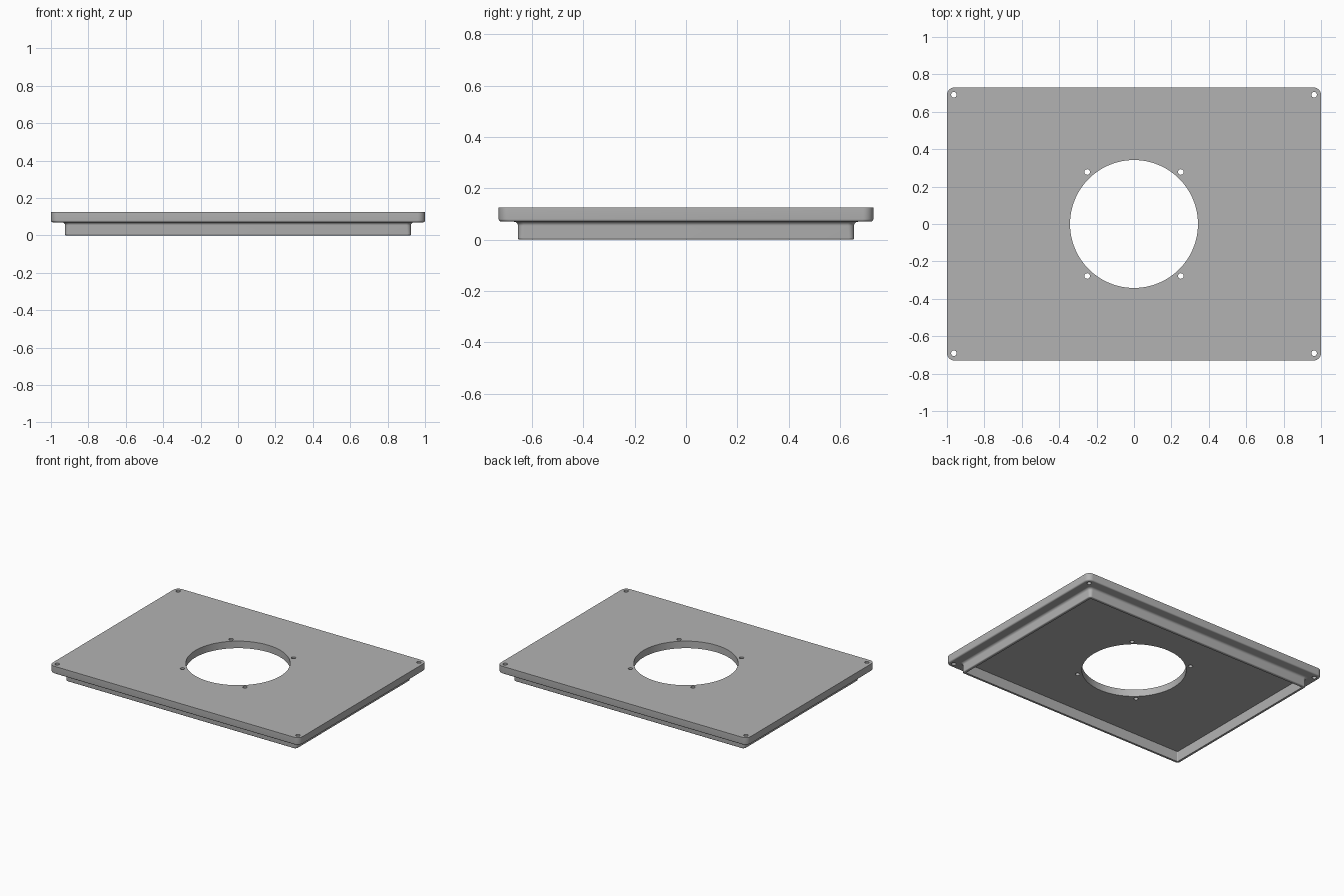
import bpy, bmesh, math

cube = bpy.data.objects.get("Cube")
if cube:
    bpy.data.objects.remove(cube)

HALF_X, HALF_Y = 1.0, 0.73
TOP, LIP, RIM_INSET = 0.125, 0.07, 0.075

grey = bpy.data.materials.new("light grey")
grey.use_nodes = True
grey.diffuse_color = (0.45, 0.45, 0.45, 1)
grey.node_tree.nodes["Principled BSDF"].inputs["Base Color"].default_value = grey.diffuse_color


def rounded_ring(bm, inset, z, radius, steps=8):
    """Loop of vertices around a rounded rectangle."""
    hx, hy = HALF_X - inset - radius, HALF_Y - inset - radius
    ring = []
    for i, (sx, sy) in enumerate(((1, 1), (-1, 1), (-1, -1), (1, -1))):
        for k in range(steps + 1):
            a = math.pi / 2 * (i + k / steps)
            ring.append(bm.verts.new((sx * hx + radius * math.cos(a),
                                      sy * hy + radius * math.sin(a), z)))
    return ring


def arc(inset, z, r, start, end, steps=5):
    """Quarter round in the (inset, height) section."""
    angles = [math.radians(start + (end - start) * k / steps) for k in range(steps + 1)]
    return [(inset + r * math.cos(a), z + r * math.sin(a)) for a in angles]


# Section from the recess ceiling, down the rim, out under the lip, up to the top
E, F, WALL = 0.007, 0.016, 0.02
inner = RIM_INSET + WALL
section = [(inner, 0.074, 0.006), (inner, 0, 0.006)]
section += [(i, z, 0.02) for i, z in arc(RIM_INSET + E, E, E, 270, 180)]
section += [(i, z, 0.025) for i, z in arc(RIM_INSET - F, LIP - F, F, 0, 90)]
section += [(i, z, 0.04) for i, z in arc(0.01, LIP + 0.01, 0.01, 270, 180)]
section += [(0, TOP, 0.04)]

bm = bmesh.new()
rings = [rounded_ring(bm, *point) for point in section]
for lower, upper in zip(rings, rings[1:]):
    for k in range(len(lower)):
        n = (k + 1) % len(lower)
        bm.faces.new((lower[k], lower[n], upper[n], upper[k]))
bm.faces.new(rings[0])
bm.faces.new(rings[-1])
bmesh.ops.recalc_face_normals(bm, faces=bm.faces)
mesh = bpy.data.meshes.new("cover_plate")
bm.to_mesh(mesh)
bm.free()
mesh.materials.append(grey)
plate = bpy.data.objects.new("cover_plate", mesh)
bpy.context.collection.objects.link(plate)


def drill(name, x, y, radius, sides):
    """Cut a round hole straight through the plate."""
    bpy.ops.mesh.primitive_cylinder_add(vertices=sides, radius=radius, depth=0.6,
                                        location=(x, y, 0.1))
    cutter = bpy.context.object
    cutter.name = name
    cutter.data.materials.append(grey)
    bpy.context.view_layer.objects.active = plate
    mod = plate.modifiers.new(name, 'BOOLEAN')
    mod.operation, mod.solver, mod.object = 'DIFFERENCE', 'EXACT', cutter
    bpy.ops.object.modifier_apply(modifier=mod.name)
    bpy.data.objects.remove(cutter)


# Central opening, its four screw holes and the four corner mounting holes
drill("opening_cutter", 0, 0, 0.342, 96)
for sx in (-1, 1):
    for sy in (-1, 1):
        drill("screw_hole_cutter", sx * 0.25, sy * 0.278, 0.015, 24)
        drill("corner_hole_cutter", sx * 0.963, sy * 0.691, 0.015, 24)

bpy.ops.object.select_all(action='DESELECT')
plate.select_set(True)
bpy.context.view_layer.objects.active = plate
bpy.ops.object.shade_smooth_by_angle(angle=math.radians(30))
